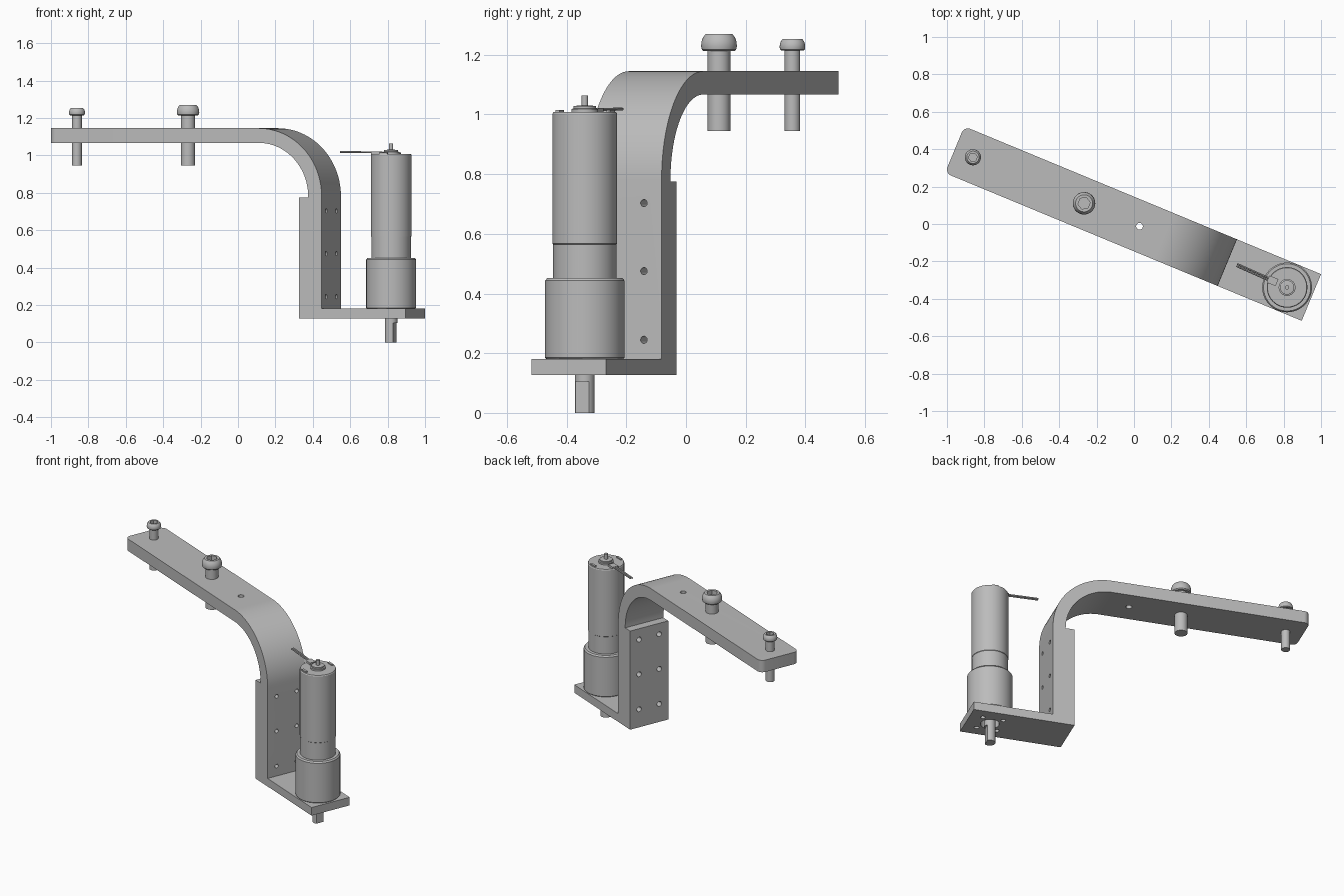
import bpy, bmesh, math
from mathutils import Matrix, Vector

if "Cube" in bpy.data.objects:
    bpy.data.objects.remove(bpy.data.objects["Cube"], do_unlink=True)

# The arm runs along local x; the whole assembly is turned about z
TURN = Matrix.Rotation(math.radians(-22.5), 4, 'Z')
HALF = 0.135
MOTOR = 0.886

grey = bpy.data.materials.new("plain grey metal")
grey.use_nodes = True
grey.diffuse_color = (0.5, 0.5, 0.5, 1)
grey.node_tree.nodes["Principled BSDF"].inputs["Base Color"].default_value = (0.5, 0.5, 0.5, 1)
parts = []


def finish(name, bm):
    bmesh.ops.recalc_face_normals(bm, faces=bm.faces)
    mesh = bpy.data.meshes.new(name)
    bm.to_mesh(mesh)
    bm.free()
    mesh.materials.append(grey)
    obj = bpy.data.objects.new(name, mesh)
    obj.matrix_world = TURN
    bpy.context.collection.objects.link(obj)
    parts.append(obj)
    return obj


def slab(name, outline, half=HALF, round_x=None, radius=0.035):
    """Extrude an x-z outline across the width, rounding upright corners at round_x."""
    bm = bmesh.new()
    face = bm.faces.new([bm.verts.new((x, -half, z)) for x, z in outline])
    geom = bmesh.ops.extrude_face_region(bm, geom=[face])["geom"]
    bmesh.ops.translate(bm, vec=(0, 2 * half, 0),
                        verts=[g for g in geom if isinstance(g, bmesh.types.BMVert)])
    if round_x is not None:
        ends = [e for e in bm.edges
                if all(abs(v.co.x - round_x) < 1e-4 for v in e.verts)
                and abs(e.verts[0].co.z - e.verts[1].co.z) > 0.01]
        bmesh.ops.bevel(bm, geom=ends, offset=radius, segments=8, profile=0.5, affect='EDGES')
    return finish(name, bm)


def lathe(name, profile, x, y=0, sides=64):
    """Turn (radius, z) points about an upright axis at x, y, with flat caps."""
    bm = bmesh.new()
    rings = []
    for r, z in profile:
        rings.append([bm.verts.new((x + r * math.cos(2 * math.pi * i / sides),
                                    y + r * math.sin(2 * math.pi * i / sides), z))
                      for i in range(sides)])
    for low, high in zip(rings, rings[1:]):
        for i in range(sides):
            j = (i + 1) % sides
            bm.faces.new((low[i], low[j], high[j], high[i]))
    bm.faces.new(rings[0][::-1])
    bm.faces.new(rings[-1])
    return finish(name, bm)


def rod(name, start, end, radius, sides=24):
    a, b = Vector(start), Vector(end)
    bm = bmesh.new()
    place = Matrix.Translation((a + b) / 2) @ (b - a).to_track_quat('Z', 'Y').to_matrix().to_4x4()
    bmesh.ops.create_cone(bm, cap_ends=True, segments=sides, radius1=radius, radius2=radius,
                          depth=(b - a).length, matrix=place)
    return finish(name, bm)


def block(name, centre, size, angle=0):
    bm = bmesh.new()
    bmesh.ops.create_cube(bm, size=1, matrix=Matrix.Translation(centre)
                          @ Matrix.Rotation(angle, 4, 'Z') @ Matrix.Diagonal((*size, 1)))
    return finish(name, bm)


def cut(target, cutters):
    for tool in cutters:
        tool.hide_render = True
        mod = target.modifiers.new("cut", 'BOOLEAN')
        mod.operation = 'DIFFERENCE'
        mod.solver = 'EXACT'
        mod.object = tool
        bpy.context.view_layer.objects.active = target
        bpy.ops.object.modifier_apply(modifier=mod.name)
        parts.remove(tool)
        bpy.data.objects.remove(tool, do_unlink=True)


def arc(cx, cz, radius, start, stop, steps=28):
    return [(cx + radius * math.cos(math.radians(start + (stop - start) * i / steps)),
             cz + radius * math.sin(math.radians(start + (stop - start) * i / steps)))
            for i in range(steps + 1)]


def screw_holes(radius):
    return [rod("hole", (0.3, y, z), (0.65, y, z), radius)
            for y in (-0.071, 0.071) for z in (0.245, 0.475, 0.703)]


# Curved arm: straight top, quarter bend, upright leg
arm = slab("curved_arm",
           [(-1.038, 1.067)] + arc(0.175, 0.78, 0.287, 90, 0) + [(0.462, 0.18), (0.54, 0.18)]
           + arc(0.175, 0.78, 0.365, 0, 90) + [(-1.038, 1.145)], round_x=-1.038)
cut(arm, screw_holes(0.012) + [rod("hole", (0.032, 0, 1), (0.032, 0, 1.2), 0.018)])

# Angle bracket carrying the motor
bracket = slab("angle_bracket", [(0.408, 0.127), (1.0265, 0.127), (1.0265, 0.18),
                                 (0.462, 0.18), (0.462, 0.775), (0.408, 0.775)])
mount_holes = [rod("hole", (MOTOR + 0.088 * math.cos(a), 0.088 * math.sin(a), 0.1),
                   (MOTOR + 0.088 * math.cos(a), 0.088 * math.sin(a), 0.25), 0.014)
               for a in (math.pi * k / 2 + math.pi / 4 for k in range(4))]
cut(bracket, screw_holes(0.016) + mount_holes
    + [rod("hole", (MOTOR, 0, 0.1), (MOTOR, 0, 0.25), 0.055, 48)])


# Button-head bolts with hex sockets
def bolt(name, x, shank, head, z0, z1):
    h = z1 - z0
    profile = [(shank, 0.945), (shank, z0), (head * 0.86, z0), (head * 0.96, z0 + h * 0.1),
               (head, z0 + h * 0.3), (head * 0.98, z0 + h * 0.55), (head * 0.9, z0 + h * 0.8),
               (head * 0.76, z0 + h)]
    obj = lathe(name, profile, x, sides=48)
    cut(obj, [rod("socket", (x, 0, z0 + h * 0.3), (x, 0, z1 + 0.05), head * 0.55, 6)])


bolt("large_bolt", -0.289, 0.038, 0.06, 1.212, 1.269)
bolt("small_bolt", -0.932, 0.026, 0.043, 1.214, 1.253)

# Gearbox, motor can and end cap
lathe("gearbox", [(0.128, 0.18), (0.133, 0.185), (0.133, 0.443), (0.126, 0.452)], MOTOR)
lathe("motor_can", [(0.106, 0.45), (0.106, 0.565), (0.1085, 0.567), (0.1085, 1.002),
                    (0.105, 1.008)], MOTOR)
lathe("rear_bearing_boss", [(0.045, 1.0), (0.045, 1.018), (0.038, 1.02), (0.038, 1.028),
                            (0.022, 1.03)], MOTOR, sides=40)
rod("rear_shaft", (MOTOR, 0, 1.0), (MOTOR, 0, 1.063), 0.011)
for side, name in ((1, "back_end_tab"), (-1, "front_end_tab")):
    block(name, (MOTOR - 0.004, side * 0.092, 1.008), (0.042, 0.014, 0.014))

# Output shaft with a flat
shaft = rod("output_shaft", (MOTOR, 0, 0), (MOTOR, 0, 0.2), 0.033, 48)
cut(shaft, [block("flat", (MOTOR + 0.072, 0, 0.04), (0.1, 0.2, 0.13))])

# Terminals and the two thin leads
block("terminal_tab", (MOTOR - 0.085, 0.003, 1.014), (0.05, 0.04, 0.014))
for offset, name in ((-0.006, "lower_lead"), (0.006, "upper_lead")):
    rod(name, (MOTOR - 0.07, 0.002 + offset, 1.016), (0.592, 0.008 + offset, 1.018), 0.005, 12)

# Smooth round surfaces, crisp edges
bpy.ops.object.select_all(action='DESELECT')
for obj in parts:
    obj.select_set(True)
bpy.context.view_layer.objects.active = arm
bpy.ops.object.shade_smooth_by_angle(angle=math.radians(30))
